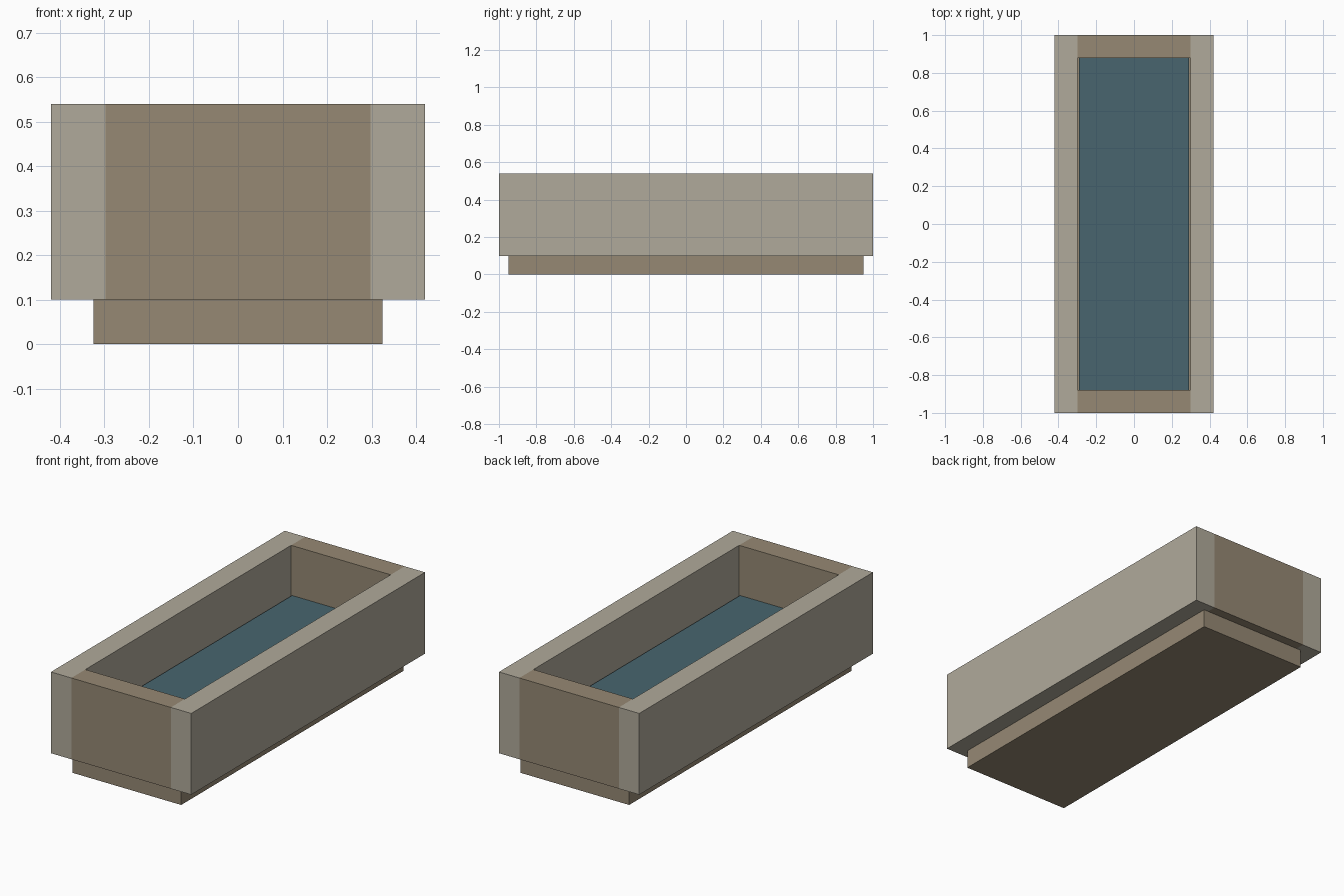
import bpy

# Remove the default cube
default = bpy.data.objects.get("Cube")
if default:
    bpy.data.objects.remove(default, do_unlink=True)


def srgb(r, g, b):
    return tuple((c / 255 / 12.92) if c < 10 else ((c / 255 + 0.055) / 1.055) ** 2.4
                 for c in (r, g, b)) + (1.0,)


def material(name, color):
    mat = bpy.data.materials.new(name)
    mat.use_nodes = True
    mat.diffuse_color = color
    mat.node_tree.nodes["Principled BSDF"].inputs["Base Color"].default_value = color
    return mat


def box(name, x, y, z, mat):
    """Add a box from its (low, high) extents along each axis."""
    spans = (x, y, z)
    bpy.ops.mesh.primitive_cube_add(size=1, location=[(a + b) / 2 for a, b in spans])
    obj = bpy.context.object
    obj.name = name
    obj.scale = [b - a for a, b in spans]
    bpy.ops.object.transform_apply(location=False, rotation=False, scale=True)
    obj.data.materials.append(mat)
    return obj


stone = material("pale stone", srgb(176, 170, 155))
dark_stone = material("brown stone", srgb(150, 137, 116))
water_blue = material("water blue", srgb(72, 101, 110))

WIDTH, LENGTH = 0.42, 1.0        # outer half sizes
INNER_X, INNER_Y = 0.298, 0.88   # inner half sizes
BASE_TOP, RIM = 0.10, 0.54

# Recessed plinth, also the trough floor
box("base", (-0.325, 0.325), (-0.95, 0.95), (0, BASE_TOP), dark_stone)

# Long side walls
box("left_wall", (INNER_X, WIDTH), (-LENGTH, LENGTH), (BASE_TOP, RIM), stone)
box("right_wall", (-WIDTH, -INNER_X), (-LENGTH, LENGTH), (BASE_TOP, RIM), stone)

# End walls between the sides
box("front_wall", (-INNER_X, INNER_X), (-LENGTH, -INNER_Y), (BASE_TOP, RIM), dark_stone)
box("back_wall", (-INNER_X, INNER_X), (INNER_Y, LENGTH), (BASE_TOP, RIM), dark_stone)

# Water filling the trough
box("water", (-0.292, 0.292), (-INNER_Y, INNER_Y), (BASE_TOP, 0.27), water_blue)
